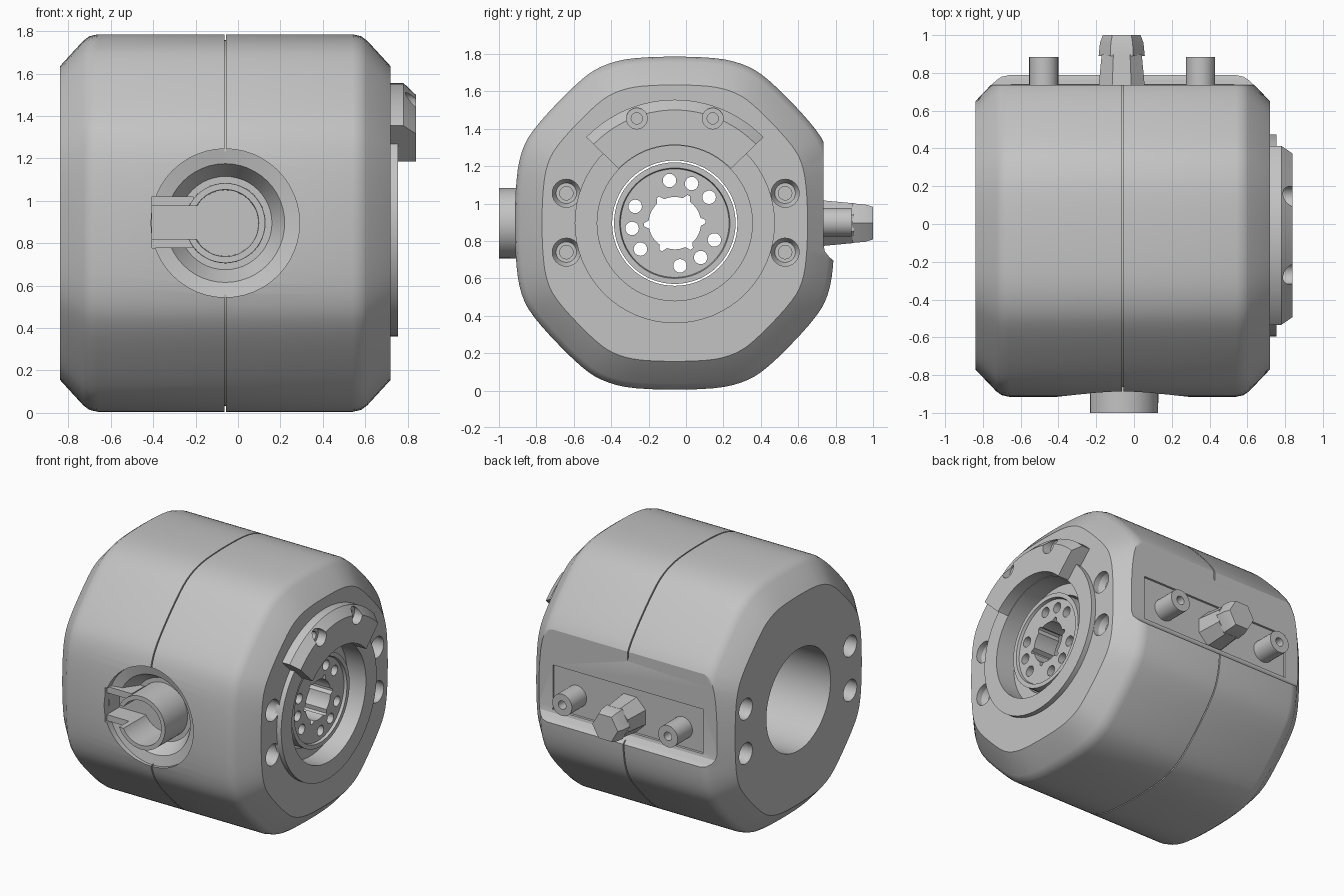
import bpy
import bmesh
from math import sin, cos, pi, radians

cube = bpy.data.objects.get("Cube")
if cube:
    bpy.data.objects.remove(cube, do_unlink=True)

grey = bpy.data.materials.new("light_grey")
grey.use_nodes = True
GREY = (0.55, 0.55, 0.55, 1)
grey.diffuse_color = GREY
grey.node_tree.nodes["Principled BSDF"].inputs["Base Color"].default_value = GREY

CX, CY, CZ = -0.06, -0.06, 0.895   # centre of the housing


def circle(n, turn=0.0):
    return [(cos(2 * pi * i / n + turn), sin(2 * pi * i / n + turn)) for i in range(n)]


def loft(name, axis, centre, outline, rings, closed=False):
    """Scale an outline along an axis through (scale, position) rings."""
    bm = bmesh.new()
    loops = []
    for s, t in rings:
        loop = []
        for u, v in outline:
            a, b = centre[0] + s * u, centre[1] + s * v
            loop.append(bm.verts.new((t, a, b) if axis == "x" else (a, t, b)))
        loops.append(loop)
    pairs = list(zip(loops, loops[1:]))
    if closed:
        pairs.append((loops[-1], loops[0]))
    else:
        bm.faces.new(loops[0])
        bm.faces.new(loops[-1])
    n = len(outline)
    for p, q in pairs:
        for i in range(n):
            j = (i + 1) % n
            bm.faces.new((p[i], p[j], q[j], q[i]))
    bmesh.ops.recalc_face_normals(bm, faces=bm.faces)
    mesh = bpy.data.meshes.new(name)
    bm.to_mesh(mesh)
    bm.free()
    mesh.materials.append(grey)
    ob = bpy.data.objects.new(name, mesh)
    bpy.context.collection.objects.link(ob)
    return ob


def box(name, x, y, z):
    corners = [(x[0], z[0]), (x[1], z[0]), (x[1], z[1]), (x[0], z[1])]
    return loft(name, "y", (0, 0), corners, [(1, y[0]), (1, y[1])])


def carve(ob, cutters, operation="DIFFERENCE"):
    """Apply booleans one after another and drop the cutters."""
    for c in cutters:
        m = ob.modifiers.new("cut", "BOOLEAN")
        m.operation, m.solver, m.object = operation, "EXACT", c
    bpy.context.view_layer.update()
    dg = bpy.context.evaluated_depsgraph_get()
    ob_mesh = bpy.data.meshes.new_from_object(ob.evaluated_get(dg))
    ob.modifiers.clear()
    ob.data = ob_mesh
    for c in cutters:
        bpy.data.objects.remove(c, do_unlink=True)


# Housing: rounded octagon with chamfered ends and a thin centre seam
quarter = [(0.855, 0.15), (0.83, 0.37), (0.755, 0.51), (0.51, 0.765), (0.38, 0.85), (0.2, 0.89)]
half = quarter + [(-u, v) for u, v in reversed(quarter)]
octagon = half + [(u, -v) for u, v in reversed(half)]
for _ in range(2):
    cut_corners = []
    for (a, b), (c, d) in zip(octagon, octagon[1:] + octagon[:1]):
        cut_corners += [(0.75 * a + 0.25 * c, 0.75 * b + 0.25 * d),
                        (0.25 * a + 0.75 * c, 0.25 * b + 0.75 * d)]
    octagon = cut_corners
end = [(0.83, 0.78), (0.965, 0.67), (0.99, 0.64), (1, 0.60), (1, 0.004), (0.97, 0.004)]
rings = [(s, CX - d) for s, d in end] + [(s, CX + d) for s, d in reversed(end)]
housing = loft("housing", "x", (CY, CZ), octagon, rings)

cutters = []
# Stepped bore through the whole housing
bore = [(0.36, -0.9), (0.36, 0.2), (0.335, 0.2), (0.335, 0.61), (0.415, 0.61), (0.415, 0.8)]
cutters.append(loft("bore_cutter", "x", (CY, CZ), circle(64), bore))
# Flat rear panel with a curved ledge below it
ledge = [(0.735, 1.6), (0.735, 0.78), (0.742, 0.745), (0.765, 0.715), (0.85, 0.64), (1, 0.62), (1, 1.6)]
cutters.append(loft("panel_cutter", "x", (0, 0), ledge, [(1, -1), (1, 1)]))
# Shallow rectangular recess on the rear panel
cutters.append(box("recess_cutter", (CX - 0.59, CX + 0.59), (0.72, 0.9), (0.765, 1.08)))
# Round front socket and its side slot
socket = [(0.35, -1.1), (0.35, -0.865), (0.28, -0.85), (0.22, -0.75)]
cutters.append(loft("socket_cutter", "y", (CX, CZ), circle(48), socket))
cutters.append(box("slot_cutter", (-0.405, -0.2), (-0.95, -0.75), (0.777, 1.02)))
# Stepped screw holes on both end faces
for side in (-1, 1):
    for y in (-0.64, 0.53):
        for z in (0.74, 1.055):
            steps = [(0.075, 0.85), (0.075, 0.74), (0.055, 0.70), (0.036, 0.70), (0.036, 0.60)]
            cutters.append(loft("screw_cutter", "x", (y, z), circle(24),
                                [(r, CX + side * d) for r, d in steps]))
carve(housing, cutters)

# Raised ring on the output face
loft("output_ring", "x", (CY, CZ), circle(64),
     [(0.415, 0.70), (0.535, 0.70), (0.535, 0.755), (0.415, 0.755)], closed=True)

# Thick arc stop over the ring, with two screw holes
arc = loft("arc_stop", "x", (CY, CZ), circle(96),
           [(0.418, 0.70), (0.66, 0.70), (0.66, 0.78), (0.605, 0.838), (0.418, 0.838)], closed=True)
wedge = loft("wedge", "x", (CY, CZ), [(0, 0), (1, 0.97), (-1, 0.97)], [(1, 0.6), (1, 0.9)])
carve(arc, [wedge], "INTERSECT")
carve(arc, [loft("arc_cutter", "x", (CY + s * 0.203, CZ + 0.56), circle(24),
                 [(0.056, 0.9), (0.056, 0.775), (0.03, 0.775), (0.03, 0.73)]) for s in (-1, 1)])

# Rotor disc with a low rim, notched centre hole and three groups of holes
rotor = loft("rotor_disc", "x", (CY, CZ), circle(64),
             [(0.325, 0.50), (0.325, 0.69), (0.295, 0.69), (0.29, 0.67)])
notched = [(u * r, v * r) for i, (u, v) in enumerate(circle(60))
           for r in [0.165 if i % 10 < 2 else 0.14]]
holes = [loft("centre_cutter", "x", (CY, CZ), notched, [(1, 0.4), (1, 0.8)])]
for group in range(3):
    for k in range(3):
        a = radians(37 + 30 * k + 120 * group)
        holes.append(loft("hole_cutter", "x", (CY + 0.23 * cos(a), CZ + 0.23 * sin(a)),
                          circle(20), [(0.036, 0.4), (0.036, 0.8)]))
carve(rotor, holes)

# Front tube, open toward the right side, with two slot walls
tube = loft("front_tube", "y", (CX, CZ), circle(48),
            [(0.19, -0.73), (0.188, -1.0), (0.158, -1.0), (0.155, -0.73)], closed=True)
carve(tube, [box("gap_cutter", (-0.5, CX), (-1.1, -0.7), (0.82, 0.975))])
for label, z in (("upper", (0.975, 1.02)), ("lower", (0.777, 0.82))):
    box(label + "_slot_wall", (-0.405, -0.21), (-0.89, -0.73), z)

# Rear plug: tapered stem and hexagonal head
loft("plug_stem", "y", (CX - 0.005, CZ), circle(8, pi / 8),
     [(0.135, 0.70), (0.115, 0.897)])
loft("plug_head", "y", (CX - 0.005, CZ), circle(6),
     [(0.122, 0.89), (0.115, 0.96), (0.1, 1.0)])

# Rear pins with drilled ends
for label, x in (("right", -0.478), ("left", 0.352)):
    loft(label + "_pin", "y", (x, CZ + 0.005), circle(24),
         [(0.077, 0.70), (0.077, 0.885), (0.03, 0.885), (0.03, 0.80)])

# Smooth curved walls while keeping edges sharp
bpy.ops.object.select_all(action="DESELECT")
for ob in bpy.context.collection.objects:
    if ob.type == "MESH" and grey.name in ob.data.materials:
        ob.select_set(True)
        bpy.context.view_layer.objects.active = ob
bpy.ops.object.shade_smooth_by_angle(angle=radians(25))
